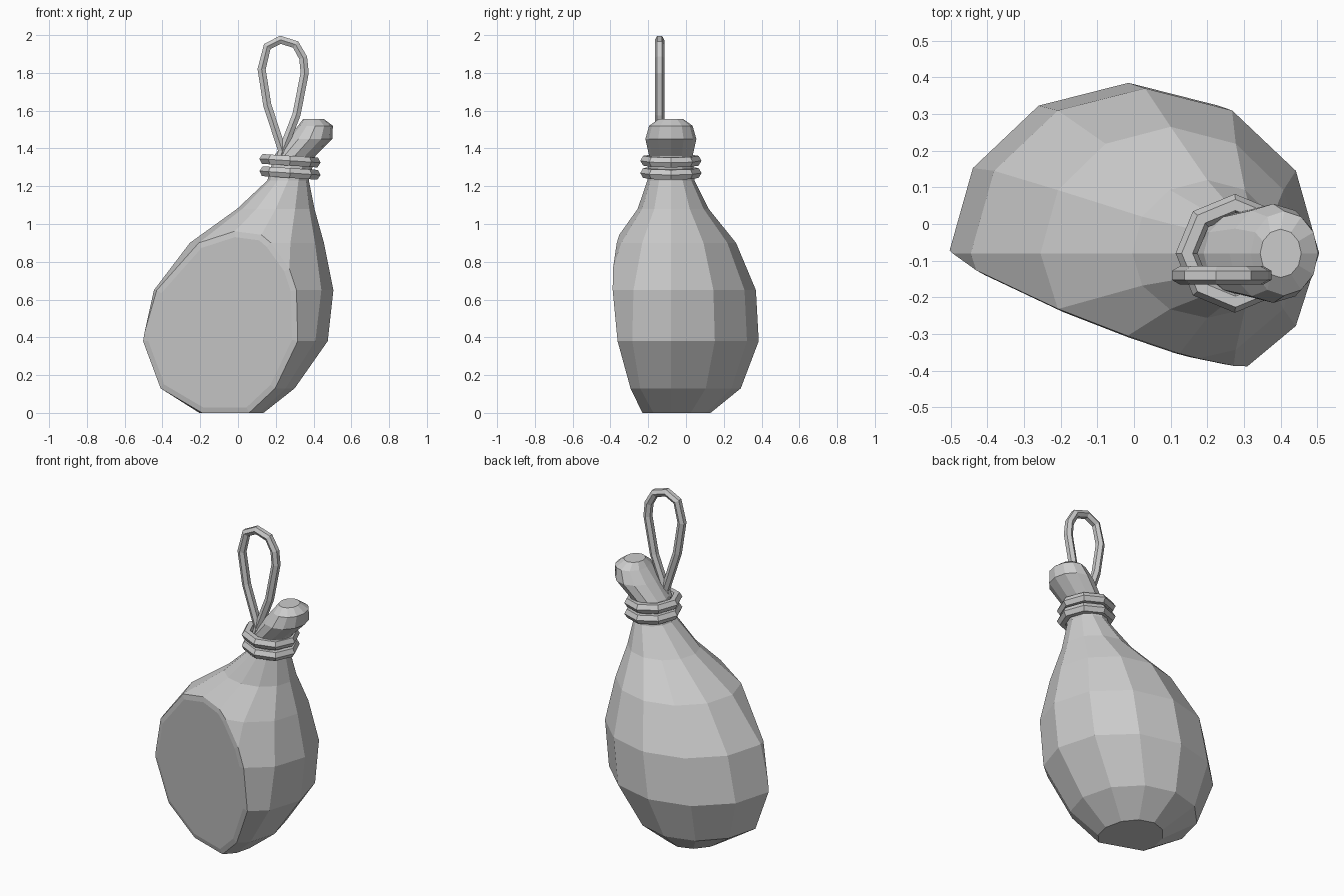
import bpy, bmesh
from math import sin, cos, tau
from mathutils import Vector

old = bpy.data.objects.get("Cube")
if old:
    bpy.data.objects.remove(old, do_unlink=True)

grey = bpy.data.materials.new("plain grey")
grey.use_nodes = True
colour = (0.6, 0.6, 0.6, 1)
grey.diffuse_color = colour
grey.node_tree.nodes["Principled BSDF"].inputs["Base Color"].default_value = colour

SIDES = 12
AXIS_Y = -0.08


def add_object(name, data):
    data.materials.append(grey)
    obj = bpy.data.objects.new(name, data)
    bpy.context.scene.collection.objects.link(obj)
    return obj


def add_bmesh(name, bm):
    bmesh.ops.recalc_face_normals(bm, faces=bm.faces[:])
    mesh = bpy.data.meshes.new(name)
    bm.to_mesh(mesh)
    bm.free()
    return add_object(name, mesh)


def bridge_loops(bm, a, b):
    n = len(a)
    for i in range(n):
        j = (i + 1) % n
        bm.faces.new((a[i], a[j], b[j], b[i]))


# Flask: stacked oval sections (height, centre x, half width, half depth)
sections = [
    (0.0, -0.035, 0.17, 0.21), (0.13, -0.055, 0.355, 0.37),
    (0.38, -0.015, 0.49, 0.465), (0.65, 0.03, 0.475, 0.45),
    (0.9, 0.1, 0.355, 0.345), (1.08, 0.2, 0.205, 0.2),
    (1.23, 0.265, 0.11, 0.125), (1.36, 0.3, 0.11, 0.115),
    (1.45, 0.38, 0.12, 0.135), (1.52, 0.41, 0.092, 0.115),
    (1.555, 0.4, 0.056, 0.066),
]
bm = bmesh.new()
rings = []
for z, cx, rx, ry in sections:
    ring = []
    for i in range(SIDES):
        a = tau * i / SIDES
        # The belly is a little shallower at the front
        depth = ry * 0.88 if sin(a) < 0 and z < 1.2 else ry
        ring.append(bm.verts.new((cx + rx * cos(a), AXIS_Y + depth * sin(a), z)))
    rings.append(ring)
for lower, upper in zip(rings, rings[1:]):
    bridge_loops(bm, lower, upper)
bm.faces.new(rings[0][::-1])
bm.faces.new(rings[-1])

# Flat front panel: slice the belly, cap it and inset a shallow rim
outward = -Vector((0.354, 1, 0.105)).normalized()
cut = bmesh.ops.bisect_plane(bm, geom=bm.verts[:] + bm.edges[:] + bm.faces[:],
                             plane_co=(0.31, -0.36, 0.38), plane_no=outward,
                             clear_outer=True)
edges = [e for e in cut["geom_cut"] if isinstance(e, bmesh.types.BMEdge)]
panel = bmesh.ops.holes_fill(bm, edges=edges, sides=0)["faces"]
bmesh.ops.recalc_face_normals(bm, faces=bm.faces[:])
bmesh.ops.inset_region(bm, faces=panel, thickness=0.03, depth=0.006,
                       use_even_offset=True)
add_bmesh("flask_body", bm)


# Cord bindings around the neck
def cord_ring(name, z, around=8, section=6, major=0.132, minor=0.03):
    bm = bmesh.new()
    loops = []
    for i in range(around):
        a = tau * i / around
        loop = []
        for k in range(section):
            b = tau * k / section
            r = major + minor * cos(b)
            loop.append(bm.verts.new((r * cos(a), r * sin(a), minor * sin(b))))
        loops.append(loop)
    for i in range(around):
        bridge_loops(bm, loops[i], loops[(i + 1) % around])
    obj = add_bmesh(name, bm)
    obj.location = (0.275, AXIS_Y, z)
    obj.rotation_euler.y = 0.065


cord_ring("lower_neck_cord", 1.27)
cord_ring("upper_neck_cord", 1.335)

# Hanging loop: cord swept along an upright teardrop
path = [(0.25, 1.34), (0.155, 1.63), (0.125, 1.82), (0.155, 1.94),
        (0.225, 1.975), (0.305, 1.95), (0.345, 1.88), (0.353, 1.8),
        (0.31, 1.58), (0.24, 1.4), (0.22, 1.34)]
curve = bpy.data.curves.new("hanging_loop", "CURVE")
curve.dimensions = "3D"
curve.bevel_depth = 0.025
curve.bevel_resolution = 1
curve.use_fill_caps = True
spline = curve.splines.new("POLY")
spline.points.add(len(path) - 1)
for point, (x, z) in zip(spline.points, path):
    point.co = (x, -0.14, z, 1)
spline.use_smooth = False
add_object("hanging_loop", curve)
